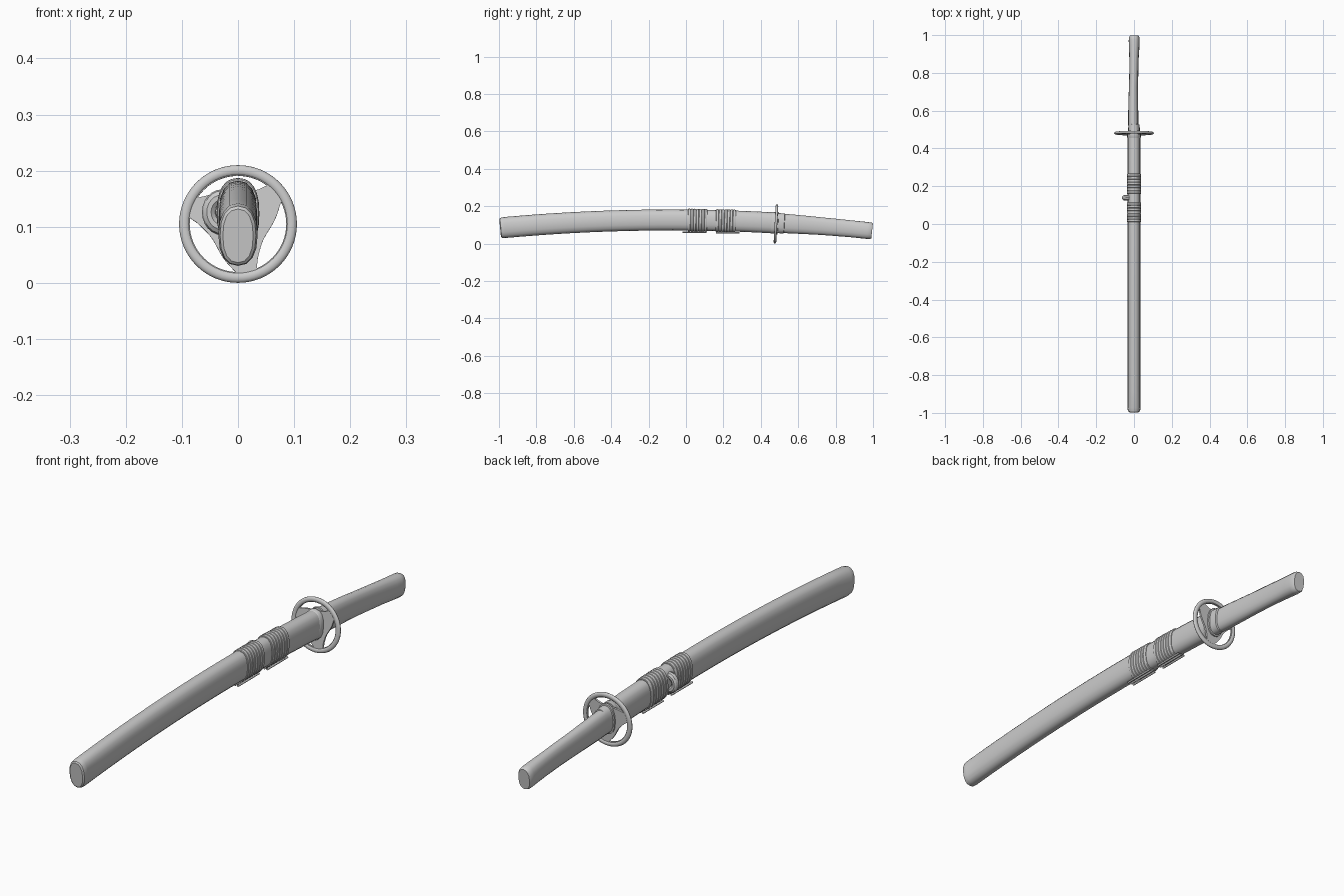
import bpy, bmesh, math
from mathutils import Vector

if "Cube" in bpy.data.objects:
    bpy.data.objects.remove(bpy.data.objects["Cube"])


def mid_z(y):
    # gentle arc followed by the whole sword
    return 0.1265 - 0.051 * (y + 0.08) ** 2


def frame(y):
    # centre point and "up" direction square to the arc
    slope = -0.102 * (y + 0.08)
    return Vector((0, y, mid_z(y))), Vector((0, -slope, 1)).normalized()


def smooth(ob, angle=35):
    bpy.ops.object.select_all(action='DESELECT')
    bpy.context.view_layer.objects.active = ob
    ob.select_set(True)
    bpy.ops.object.shade_smooth_by_angle(angle=math.radians(angle))


def loft(name, stations, sides=16):
    """Skin of superellipse rings; station = (y, half width, half height, x shift)."""
    bm = bmesh.new()
    rings = []
    for y, hx, hz, dx in stations:
        c, up = frame(y)
        ring = []
        for i in range(sides):
            a = math.tau * i / sides
            px = math.copysign(abs(math.cos(a)) ** 0.85, math.cos(a)) * hx + dx
            pz = math.copysign(abs(math.sin(a)) ** 0.85, math.sin(a)) * hz
            ring.append(bm.verts.new(c + up * pz + Vector((px, 0, 0))))
        rings.append(ring)
    for r, s in zip(rings, rings[1:]):
        for i in range(sides):
            j = (i + 1) % sides
            bm.faces.new((r[i], r[j], s[j], s[i]))
    bm.faces.new(rings[0])
    bm.faces.new(rings[-1][::-1])
    bmesh.ops.recalc_face_normals(bm, faces=bm.faces)
    me = bpy.data.meshes.new(name)
    bm.to_mesh(me)
    bm.free()
    ob = bpy.data.objects.new(name, me)
    bpy.context.collection.objects.link(ob)
    smooth(ob)
    return ob


# Scabbard body with a rounded foot
body = [(-0.994, 0.027, 0.048, 0), (-0.990, 0.032, 0.053, 0), (-0.975, 0.035, 0.055, 0)]
body += [(-0.97 + 1.44 * i / 16, 0.034, 0.056, 0) for i in range(17)]
loft("scabbard", body)

# Scabbard mouth collar and handle collar, one each side of the guard
loft("scabbard_mouth", [(0.455, 0.034, 0.056, 0), (0.458, 0.036, 0.058, 0), (0.475, 0.036, 0.058, 0)])
loft("handle_collar", [(0.484, 0.036, 0.060, 0), (0.492, 0.036, 0.060, 0), (0.493, 0.031, 0.054, 0),
                       (0.525, 0.030, 0.053, 0), (0.527, 0.026, 0.049, 0)])

# Handle, slightly waisted, with a rounded pommel
loft("handle", [(0.49, 0.027, 0.051, -0.003), (0.56, 0.027, 0.051, -0.004), (0.64, 0.026, 0.049, -0.004),
                (0.72, 0.024, 0.047, -0.003), (0.80, 0.024, 0.046, -0.001), (0.88, 0.025, 0.045, 0.0),
                (0.94, 0.028, 0.045, 0.001), (0.97, 0.029, 0.045, 0.001), (0.988, 0.028, 0.044, 0.001),
                (0.995, 0.024, 0.040, 0.001)])


# Cord wraps: each is a row of rounded coils
def wrap(name, y0, y1, coils):
    st = []
    step = (y1 - y0) / coils
    for k in range(coils):
        for t, grow in ((0.0, 0.002), (0.12, 0.0042), (0.5, 0.005), (0.88, 0.0042)):
            st.append((y0 + step * (k + t), 0.034 + grow * 0.8, 0.056 + grow, 0))
    st.append((y1, 0.036, 0.058, 0))
    loft(name, st, 24)


wrap("cord_wrap_rear", 0.01, 0.113, 7)
wrap("cord_wrap_front", 0.16, 0.265, 7)


# Cord tails lying along the underside
def cord(name, points, radius):
    cu = bpy.data.curves.new(name, 'CURVE')
    cu.dimensions = '3D'
    cu.bevel_depth = radius
    cu.bevel_resolution = 2
    cu.use_fill_caps = True
    sp = cu.splines.new('POLY')
    sp.points.add(len(points) - 1)
    for p, co in zip(sp.points, points):
        p.co = (*co, 1)
    ob = bpy.data.objects.new(name, cu)
    bpy.context.collection.objects.link(ob)


for label, y0, y1 in (("rear", -0.02, 0.11), ("front", 0.16, 0.285)):
    for k, x in enumerate((-0.013, 0.0, 0.013)):
        z = mid_z((y0 + y1) / 2) - 0.064
        cord(f"cord_tail_{label}_{k}", [(x, y0, z), (x, (y0 + y1) / 2, z), (x, y1, z)], 0.004)

# Cord knob on the left side between the wraps
bpy.ops.mesh.primitive_torus_add(major_radius=0.024, minor_radius=0.013, major_segments=24,
                                 minor_segments=10, location=(-0.029, 0.139, 0.126),
                                 rotation=(math.pi / 2, 0, 0))
knob = bpy.context.object
knob.name = "cord_knob"
knob.scale = (0.95, 1.1, 1.1)
smooth(knob)

# Guard: pierced plate with three swirling openings
cu = bpy.data.curves.new("guard_plate", 'CURVE')
cu.dimensions = '2D'
cu.fill_mode = 'BOTH'
cu.extrude = 0.004


def outline(points):
    sp = cu.splines.new('POLY')
    sp.points.add(len(points) - 1)
    for p, (r, a) in zip(sp.points, points):
        p.co = (r * math.cos(a), r * math.sin(a), 0, 1)
    sp.use_cyclic_u = True


outline([(0.098, math.tau * i / 64) for i in range(64)])
for k in range(3):
    start, span, n = math.radians(53 + 120 * k), math.radians(94), 16
    outer = [(0.086, start + span * i / n) for i in range(n + 1)]
    inner = []
    for i in range(n - 1, 0, -1):
        t = i / n
        inner.append((0.086 - 0.033 * math.sin(math.pi * t ** 0.8) ** 0.8, start + span * t))
    outline(outer + inner)

guard_tilt = math.pi / 2 - 0.055
plate = bpy.data.objects.new("guard_plate", cu)
bpy.context.collection.objects.link(plate)
plate.location = (0, 0.481, 0.105)
plate.rotation_euler = (guard_tilt, 0, 0)

# Guard rim
bpy.ops.mesh.primitive_torus_add(major_radius=0.0955, minor_radius=0.0095, major_segments=64,
                                 minor_segments=12, location=(0, 0.481, 0.105),
                                 rotation=(guard_tilt, 0, 0))
rim = bpy.context.object
rim.name = "guard_rim"
rim.scale = (1, 1, 0.75)
smooth(rim, 60)
